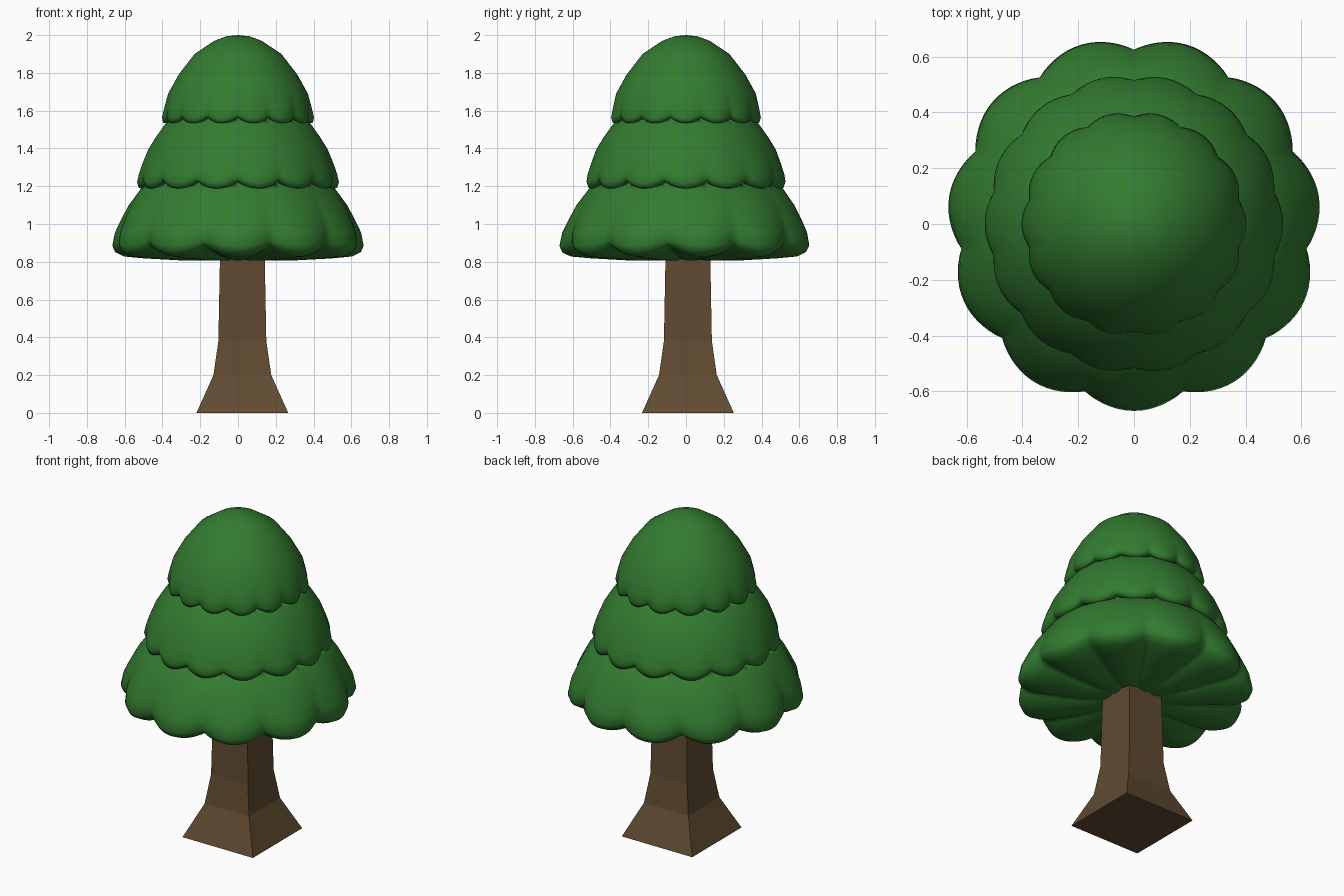
import bpy, bmesh, math

if "Cube" in bpy.data.objects:
    bpy.data.objects.remove(bpy.data.objects["Cube"])


def make_object(name, bm, color, smooth):
    bmesh.ops.recalc_face_normals(bm, faces=bm.faces[:])
    for f in bm.faces:
        f.smooth = smooth
    me = bpy.data.meshes.new(name)
    bm.to_mesh(me)
    bm.free()
    mat = bpy.data.materials.new(name + "_color")
    mat.diffuse_color = color
    mat.use_nodes = True
    mat.node_tree.nodes["Principled BSDF"].inputs["Base Color"].default_value = mat.diffuse_color
    me.materials.append(mat)
    ob = bpy.data.objects.new(name, me)
    bpy.context.collection.objects.link(ob)
    return ob


def bridge(bm, a, b):
    n = len(a)
    for i in range(n):
        j = (i + 1) % n
        bm.faces.new((a[i], a[j], b[j], b[i]))


# Trunk: square section with a flared foot; (half width, height)
bm = bmesh.new()
rings = []
for h, z in [(0.243, 0), (0.153, 0.2), (0.127, 0.38), (0.118, 0.85)]:
    rings.append([bm.verts.new((0.023 + sx * h, 0.01 + sy * h, z))
                  for sx, sy in [(-1, -1), (1, -1), (1, 1), (-1, 1)]])
for a, b in zip(rings, rings[1:]):
    bridge(bm, a, b)
bm.faces.new(rings[0])
bm.faces.new(rings[-1])
make_object("trunk", bm, (0.117, 0.07, 0.032, 1), False)

# Foliage: lathed three-tier profile with scalloped rims
# tiers: (lobe count, rows of (radius, height, notch depth, notch rise))
tiers = [
    (14, [(0.06, 1.994, 0, 0), (0.125, 1.97, 0, 0), (0.23, 1.9, 0, 0),
          (0.315, 1.79, 0, 0), (0.37, 1.69, 0, 0), (0.392, 1.61, 0.008, 0.005),
          (0.403, 1.56, 0.018, 0.02), (0.395, 1.535, 0.02, 0.03),
          (0.365, 1.532, 0.01, 0.03), (0.345, 1.56, 0, 0.01)]),
    (14, [(0.385, 1.53, 0, 0), (0.435, 1.46, 0, 0), (0.475, 1.395, 0, 0),
          (0.508, 1.315, 0.005, 0), (0.526, 1.26, 0.01, 0.01),
          (0.535, 1.22, 0.02, 0.025), (0.525, 1.19, 0.02, 0.04),
          (0.49, 1.185, 0.01, 0.035), (0.465, 1.22, 0, 0.01)]),
    (11, [(0.515, 1.185, 0, 0), (0.58, 1.1, 0.008, 0), (0.623, 1.02, 0.015, 0),
          (0.655, 0.955, 0.03, 0.01), (0.67, 0.885, 0.045, 0.025),
          (0.655, 0.85, 0.05, 0.04), (0.61, 0.828, 0.045, 0.045),
          (0.5, 0.818, 0.02, 0.04), (0.3, 0.807, 0, 0.02)]),
]
SEG = 154
bm = bmesh.new()
rings = []
for lobes, rows in tiers:
    for r, z, depth, rise in rows:
        ring = []
        for i in range(SEG):
            t = 2 * math.pi * i / SEG
            notch = 1 - abs(math.sin(lobes * t / 2)) ** 0.9
            rr = r - depth * notch
            a = t + math.pi / 2
            ring.append(bm.verts.new((rr * math.cos(a), rr * math.sin(a), z + rise * notch)))
        rings.append(ring)
for a, b in zip(rings, rings[1:]):
    bridge(bm, a, b)
for ring, z in ((rings[0], 2.0), (rings[-1], 0.805)):
    tip = bm.verts.new((0, 0, z))
    for i in range(SEG):
        bm.faces.new((ring[i], ring[(i + 1) % SEG], tip))
make_object("foliage", bm, (0.033, 0.2, 0.03, 1), True)
